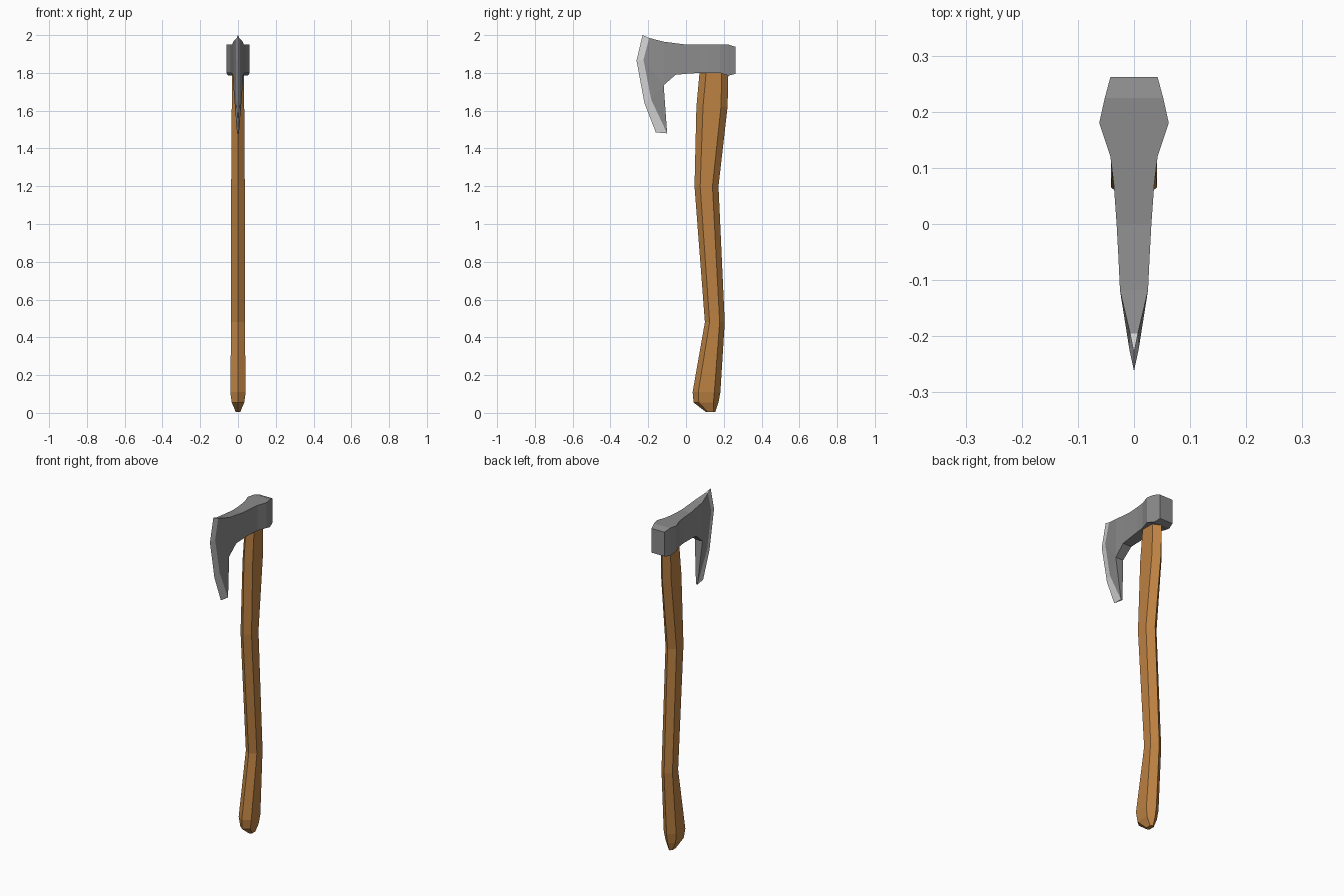
import bpy
import bmesh

cube = bpy.data.objects.get("Cube")
if cube:
    bpy.data.objects.remove(cube, do_unlink=True)


def make_material(name, rgb):
    mat = bpy.data.materials.new(name)
    mat.use_nodes = True
    mat.diffuse_color = (*rgb, 1)
    mat.node_tree.nodes["Principled BSDF"].inputs["Base Color"].default_value = (*rgb, 1)
    return mat


def finish(bm, name, mats):
    bmesh.ops.recalc_face_normals(bm, faces=bm.faces)
    mesh = bpy.data.meshes.new(name)
    bm.to_mesh(mesh)
    bm.free()
    for mat in mats:
        mesh.materials.append(mat)
    obj = bpy.data.objects.new(name, mesh)
    bpy.context.collection.objects.link(obj)
    return obj


wood = make_material("warm wood", (0.50, 0.22, 0.055))
steel = make_material("grey steel", (0.26, 0.26, 0.26))
bright = make_material("bright edge steel", (0.65, 0.65, 0.65))

# Handle: six-sided loft; z, half width, then y of front ridge, two side creases, back ridge
handle_rings = [
    (0.005, 0.012, 0.105, 0.115, 0.145, 0.155),
    (0.055, 0.033, 0.04, 0.068, 0.145, 0.172),
    (0.11, 0.041, 0.035, 0.065, 0.15, 0.182),
    (0.48, 0.036, 0.10, 0.125, 0.178, 0.205),
    (1.20, 0.036, 0.045, 0.075, 0.14, 0.172),
    (1.62, 0.033, 0.055, 0.09, 0.185, 0.22),
    (1.84, 0.030, 0.075, 0.11, 0.19, 0.225),
]
bm = bmesh.new()
rings = []
for z, w, front, c1, c2, back in handle_rings:
    outline = [(0, front), (w, c1), (w, c2), (0, back), (-w, c2), (-w, c1)]
    rings.append([bm.verts.new((x, y, z)) for x, y in outline])
for low, high in zip(rings, rings[1:]):
    for i in range(6):
        j = (i + 1) % 6
        bm.faces.new((low[i], low[j], high[j], high[i]))
bm.faces.new(rings[0])
bm.faces.new(rings[-1])
finish(bm, "handle", [wood])

# Axe head: columns from the poll to the blade root; y, bottom z, top z, half width
columns = [
    (0.262, 1.795, 1.938, 0.042),
    (0.225, 1.785, 1.95, 0.052),
    (0.18, 1.80, 1.95, 0.062),
    (0.12, 1.80, 1.95, 0.042),
    (0.07, 1.80, 1.95, 0.036),
    (0.0, 1.795, 1.95, 0.031),
    (-0.055, 1.79, 1.957, 0.028),
    (-0.118, 1.735, 1.965, 0.025),
]
# Line where the sharpened bevel starts, and the cutting edge itself
bevel = [(-0.195, 1.985, 0.007), (-0.225, 1.87, 0.008), (-0.185, 1.66, 0.009), (-0.10, 1.48, 0.005)]
edge = [(-0.23, 2.0), (-0.262, 1.865), (-0.22, 1.64), (-0.16, 1.485)]

bm = bmesh.new()
edge_verts = [bm.verts.new((0, y, z)) for y, z in edge]
sides = []
for s in (1, -1):
    bottom = [bm.verts.new((s * w, y, z)) for y, z, _, w in columns]
    top = [bm.verts.new((s * w, y, z)) for y, _, z, w in columns]
    line = [bm.verts.new((s * w, y, z)) for y, z, w in bevel]
    sides.append((bottom, top, line))
    # Cheeks
    for i in range(len(columns) - 1):
        bm.faces.new((bottom[i], bottom[i + 1], top[i + 1], top[i]))
    # Blade flats and hanging beard
    bm.faces.new((top[-1], line[0], line[1], bottom[-1]))
    bm.faces.new((bottom[-1], line[1], line[2]))
    bm.faces.new((bottom[-1], line[2], line[3]))
    # Sharpened bevel
    for i in range(3):
        face = bm.faces.new((line[i], line[i + 1], edge_verts[i + 1], edge_verts[i]))
        face.material_index = 1

# Top, underside and poll faces joining the two sides
(bottom_l, top_l, line_l), (bottom_r, top_r, line_r) = sides
for left, right in ((top_l + line_l[:1], top_r + line_r[:1]),
                    (bottom_l + line_l[-1:], bottom_r + line_r[-1:])):
    for i in range(len(left) - 1):
        bm.faces.new((left[i], left[i + 1], right[i + 1], right[i]))
bm.faces.new((bottom_l[0], top_l[0], top_r[0], bottom_r[0]))
for i in (0, -1):
    bm.faces.new((line_l[i], line_r[i], edge_verts[i])).material_index = 1
finish(bm, "axe_head", [steel, bright])
